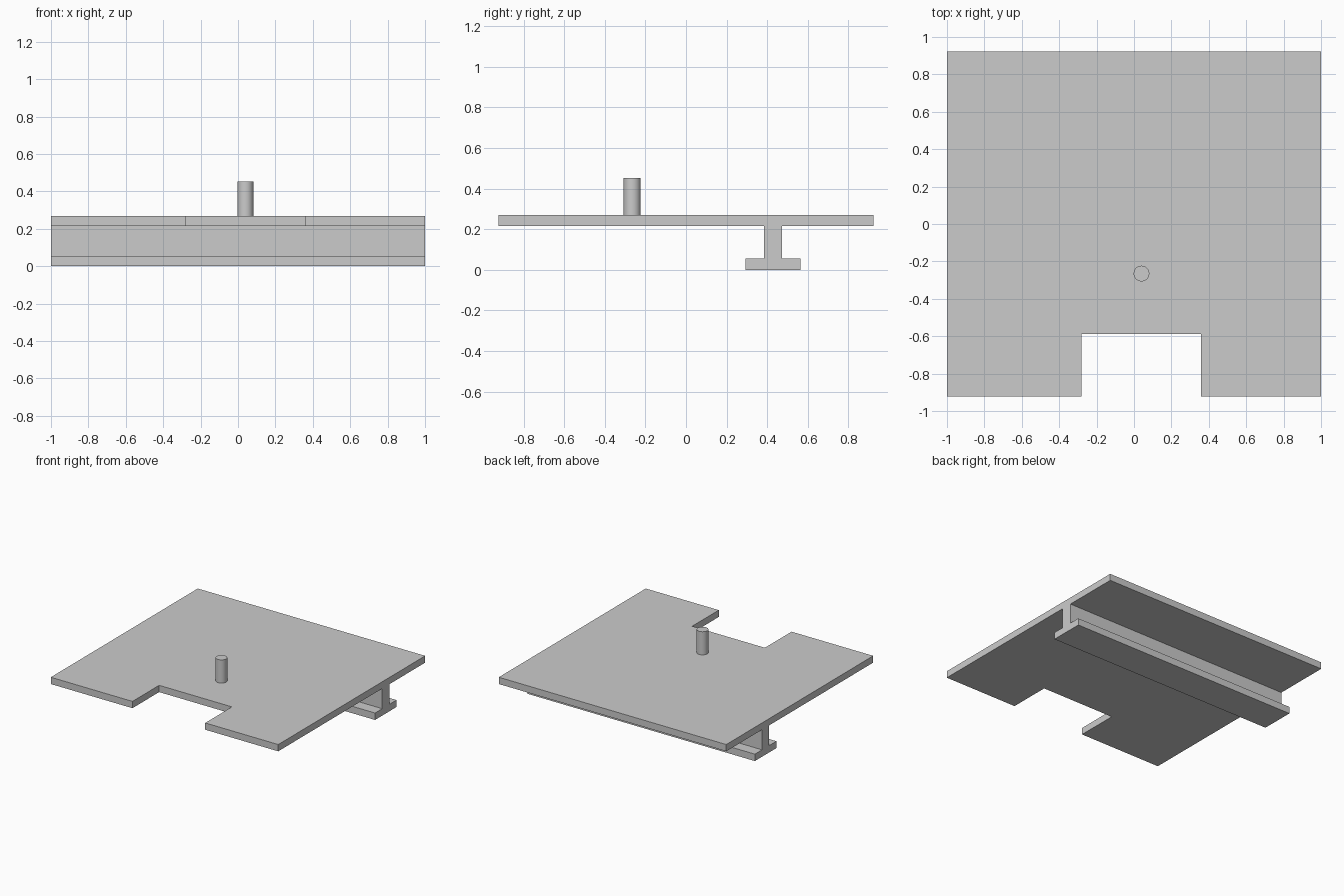
import bpy
import bmesh
import math

cube = bpy.data.objects.get("Cube")
if cube:
    bpy.data.objects.remove(cube, do_unlink=True)

# Single plain grey
grey = bpy.data.materials.new("light grey")
grey.use_nodes = True
colour = (0.6, 0.6, 0.6, 1)
grey.diffuse_color = colour
grey.node_tree.nodes["Principled BSDF"].inputs["Base Color"].default_value = colour


def extrude_profile(name, points, offset):
    """Fill a closed outline and extrude it along the offset."""
    bm = bmesh.new()
    face = bm.faces.new([bm.verts.new(p) for p in points])
    result = bmesh.ops.extrude_face_region(bm, geom=[face], use_keep_orig=True)
    moved = [v for v in result["geom"] if isinstance(v, bmesh.types.BMVert)]
    bmesh.ops.translate(bm, verts=moved, vec=offset)
    bmesh.ops.recalc_face_normals(bm, faces=bm.faces)
    mesh = bpy.data.meshes.new(name)
    bm.to_mesh(mesh)
    bm.free()
    mesh.materials.append(grey)
    obj = bpy.data.objects.new(name, mesh)
    bpy.context.collection.objects.link(obj)
    return obj


HALF_X, HALF_Y = 1.0, 0.923
PLATE_BOTTOM, PLATE_TOP = 0.215, 0.269

# Table plate with a rectangular notch in the front edge
notch_left, notch_right, notch_back = -0.282, 0.358, -0.588
outline = [(-HALF_X, -HALF_Y), (notch_left, -HALF_Y), (notch_left, notch_back),
           (notch_right, notch_back), (notch_right, -HALF_Y), (HALF_X, -HALF_Y),
           (HALF_X, HALF_Y), (-HALF_X, HALF_Y)]
extrude_profile("plate", [(x, y, PLATE_BOTTOM) for x, y in outline],
                (0, 0, PLATE_TOP - PLATE_BOTTOM))

# Inverted T rail running the full width under the plate
rail_y, web, flange, flange_top = 0.428, 0.045, 0.135, 0.055
half = [(flange, 0), (flange, flange_top), (web, flange_top), (web, PLATE_BOTTOM)]
section = half + [(-y, z) for y, z in reversed(half)]
extrude_profile("t_rail", [(-HALF_X, rail_y + y, z) for y, z in section],
                (2 * HALF_X, 0, 0))

# Round pin standing on the plate
pin_top = 0.453
bpy.ops.mesh.primitive_cylinder_add(
    vertices=48, radius=0.042, depth=pin_top - PLATE_TOP,
    location=(0.04, -0.265, (pin_top + PLATE_TOP) / 2))
pin = bpy.context.object
pin.name = "pin"
pin.data.materials.append(grey)
bpy.ops.object.shade_smooth_by_angle(angle=math.radians(30))
